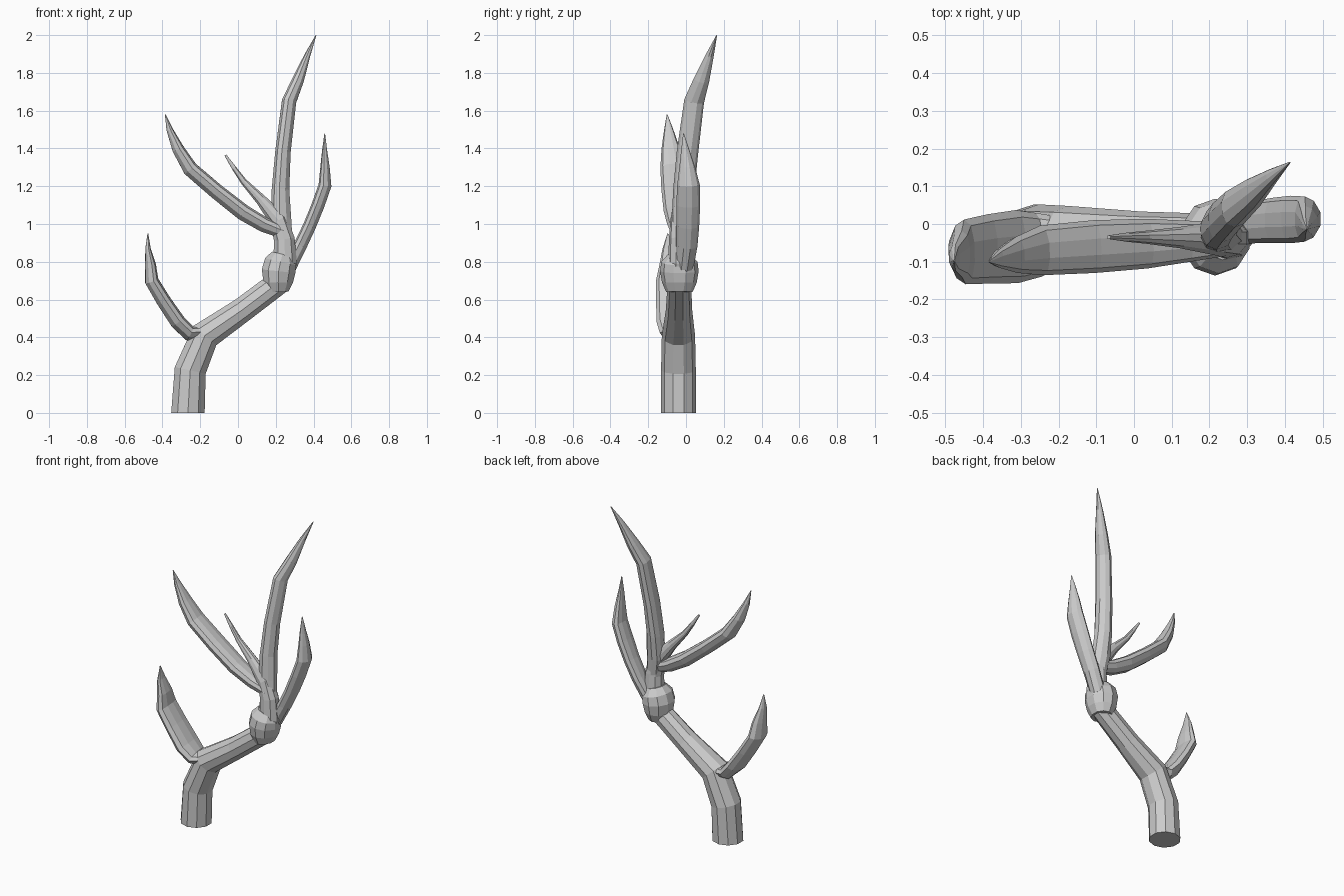
import bpy, bmesh, math
from mathutils import Vector

Y = Vector((0, 1, 0))


def limb(name, rings, sides=10, cup=0.0):
    """Sweep an oval section along rings of (x, y, z, half thickness, half depth)."""
    pts = [Vector(r[:3]) for r in rings]
    bm = bmesh.new()
    loops = []
    for i, (p, r) in enumerate(zip(pts, rings)):
        t = (pts[min(i + 1, len(pts) - 1)] - pts[max(i - 1, 0)]).normalized()
        if i == 0 and p.z == 0:
            t = Vector((0, 0, 1))
        u = Y.cross(t).normalized()
        v = t.cross(u)
        loop = []
        for k in range(sides):
            a = 2 * math.pi * (k + 0.5) / sides
            c, s = math.cos(a), math.sin(a)
            # cupping bows the blade edges to one side
            loop.append(bm.verts.new(p + u * r[3] * (c + cup * (s * s - 0.5)) + v * r[4] * s))
        loops.append(loop)
    for a, b in zip(loops, loops[1:]):
        for k in range(sides):
            j = (k + 1) % sides
            bm.faces.new((a[k], a[j], b[j], b[k]))
    bm.faces.new(loops[0][::-1])
    bm.faces.new(loops[-1])
    bmesh.ops.recalc_face_normals(bm, faces=bm.faces)
    me = bpy.data.meshes.new(name)
    bm.to_mesh(me)
    bm.free()
    ob = bpy.data.objects.new(name, me)
    bpy.context.collection.objects.link(ob)
    return ob


# Trunk, bending right, then up and ending in the thin left spike
limb("trunk", [
    (-0.265, -0.04, 0, 0.093, 0.092),
    (-0.253, -0.04, 0.225, 0.088, 0.092),
    (-0.175, -0.04, 0.41, 0.083, 0.088),
    (0.02, -0.037, 0.543, 0.069, 0.07),
    (0.215, -0.035, 0.69, 0.068, 0.062),
    (0.25, -0.035, 0.80, 0.066, 0.06),
    (0.245, -0.037, 0.92, 0.058, 0.053),
    (0.215, -0.038, 1.02, 0.05, 0.045),
    (0.12, -0.036, 1.13, 0.03, 0.028),
    (0.03, -0.035, 1.225, 0.018, 0.017),
    (-0.02, -0.035, 1.295, 0.013, 0.012),
    (-0.067, -0.035, 1.365, 0.006, 0.005)])

# Swollen knot at the upper bend
limb("knot", [
    (0.215, -0.035, 0.64, 0.055, 0.07),
    (0.213, -0.035, 0.69, 0.082, 0.092),
    (0.215, -0.035, 0.75, 0.094, 0.102),
    (0.225, -0.035, 0.80, 0.088, 0.096),
    (0.235, -0.035, 0.84, 0.06, 0.06)])

# Low left branch
limb("low_left_branch", [
    (-0.19, -0.045, 0.425, 0.035, 0.065),
    (-0.255, -0.055, 0.425, 0.042, 0.085),
    (-0.315, -0.06, 0.485, 0.043, 0.097),
    (-0.39, -0.066, 0.595, 0.04, 0.092),
    (-0.453, -0.074, 0.70, 0.038, 0.086),
    (-0.46, -0.08, 0.785, 0.03, 0.062),
    (-0.475, -0.09, 0.87, 0.015, 0.035),
    (-0.477, -0.097, 0.95, 0.002, 0.002)], cup=0.25)

# Upper left branch
limb("upper_left_branch", [
    (0.24, -0.04, 0.96, 0.035, 0.045),
    (0.14, -0.046, 1.00, 0.042, 0.055),
    (0.03, -0.052, 1.065, 0.045, 0.066),
    (-0.11, -0.06, 1.175, 0.043, 0.07),
    (-0.25, -0.07, 1.295, 0.042, 0.066),
    (-0.315, -0.082, 1.40, 0.033, 0.048),
    (-0.36, -0.092, 1.50, 0.018, 0.024),
    (-0.385, -0.1, 1.58, 0.002, 0.002)], cup=0.25)

# Tall top branch
limb("tall_branch", [
    (0.245, -0.037, 0.88, 0.045, 0.045),
    (0.225, -0.025, 1.03, 0.056, 0.05),
    (0.222, -0.012, 1.18, 0.049, 0.056),
    (0.235, 0.008, 1.38, 0.043, 0.057),
    (0.268, 0.043, 1.65, 0.04, 0.053),
    (0.315, 0.082, 1.76, 0.033, 0.042),
    (0.365, 0.125, 1.89, 0.017, 0.022),
    (0.413, 0.163, 2.0, 0.002, 0.002)], cup=-0.15)

# Right branch
limb("right_branch", [
    (0.265, -0.01, 0.77, 0.04, 0.05),
    (0.325, 0.005, 0.885, 0.037, 0.056),
    (0.375, 0.01, 0.99, 0.036, 0.06),
    (0.42, 0.012, 1.10, 0.036, 0.063),
    (0.457, 0.013, 1.205, 0.036, 0.06),
    (0.458, 0.006, 1.30, 0.026, 0.042),
    (0.457, -0.004, 1.39, 0.014, 0.022),
    (0.459, -0.013, 1.478, 0.002, 0.002)], cup=-0.25)
